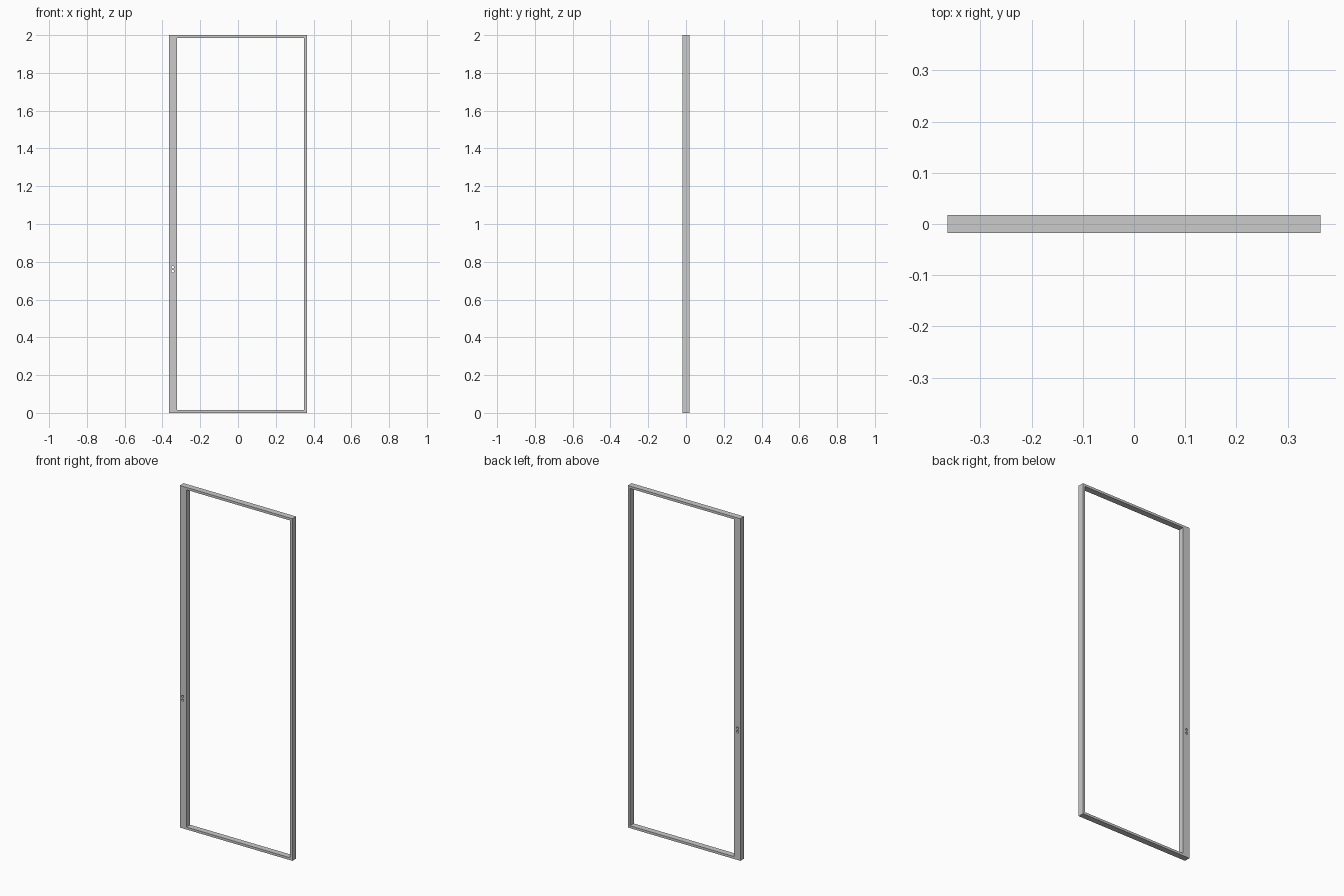
import bpy
from math import pi, cos, sin

if "Cube" in bpy.data.objects:
    bpy.data.objects.remove(bpy.data.objects["Cube"])

W, H, D = 0.364, 2.0, 0.035      # half width, height, depth
STILE, RAIL = 0.042, 0.014       # wide lock stile, thin rails and hinge stile


def rect(x0, z0, x1, z1):
    return [(x0, z0), (x1, z0), (x1, z1), (x0, z1)]


def circle(x, z, r, n=24):
    return [(x + r * cos(2 * pi * i / n), z + r * sin(2 * pi * i / n)) for i in range(n)]


def plate(name, outlines, depth):
    """Filled outline with holes, extruded along y."""
    curve = bpy.data.curves.new(name, 'CURVE')
    curve.dimensions = '2D'
    curve.fill_mode = 'BOTH'
    curve.extrude = depth / 2
    for pts in outlines:
        s = curve.splines.new('POLY')
        s.points.add(len(pts) - 1)
        for p, (x, z) in zip(s.points, pts):
            p.co = (x, z, 0, 1)
        s.use_cyclic_u = True
        s.use_smooth = False
    ob = bpy.data.objects.new(name, curve)
    bpy.context.collection.objects.link(ob)
    ob.rotation_euler.x = pi / 2
    bpy.ops.object.select_all(action='DESELECT')
    ob.select_set(True)
    bpy.context.view_layer.objects.active = ob
    bpy.ops.object.convert(target='MESH')
    return bpy.context.object


# door frame: outer edge, opening, and two small lock holes in the wide stile
plate("door_frame", [
    rect(-W, 0, W, H),
    rect(-W + STILE, RAIL, W - RAIL, H - RAIL),
    circle(-0.346, 0.771, 0.007),
    circle(-0.346, 0.750, 0.007),
], D)
